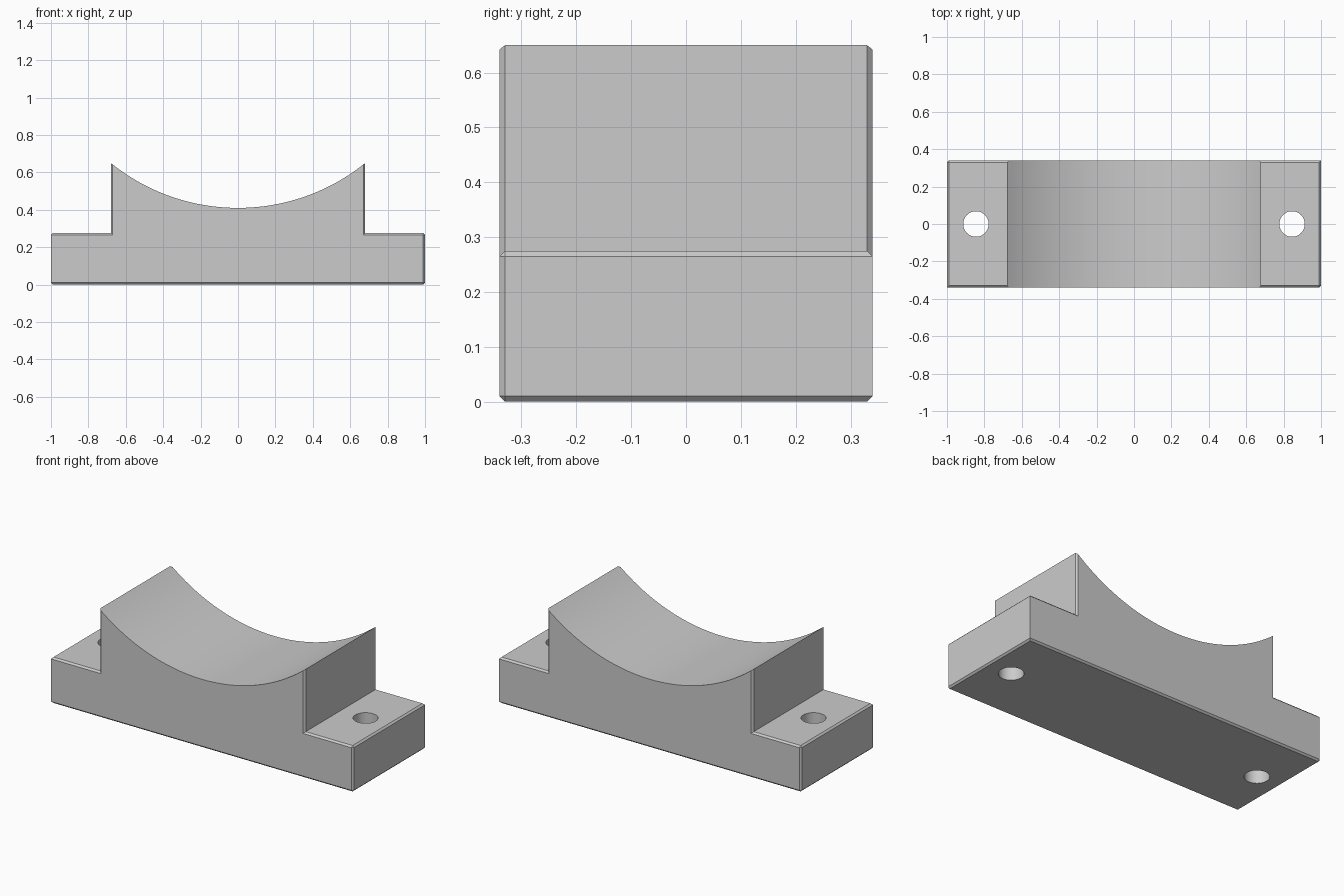
import bpy, bmesh, math

if "Cube" in bpy.data.objects:
    bpy.data.objects.remove(bpy.data.objects["Cube"])

HALF_DEPTH, EAR_Z, WALL_X, PEAK_Z, DIP_Z = 0.34, 0.275, 0.68, 0.65, 0.41
CHAMFER = 0.01


def saddle_profile(steps=40):
    # Flat base, two ears and a circular cradle between the walls
    sag = PEAK_Z - DIP_Z
    radius = (WALL_X ** 2 + sag ** 2) / (2 * sag)
    half = math.asin(WALL_X / radius)
    arc = []
    for i in range(steps + 1):
        a = half - 2 * half * i / steps
        arc.append((radius * math.sin(a), DIP_Z + radius * (1 - math.cos(a))))
    return ([(-1, 0), (1, 0), (1, EAR_Z), (WALL_X, EAR_Z)] + arc
            + [(-WALL_X, EAR_Z), (-1, EAR_Z)])


def needs_chamfer(edge):
    a, b = (v.co for v in edge.verts)
    mid = (a + b) / 2
    if abs(a.y - b.y) > 0.1:
        # Edges along the depth: only the outer ends of the ears and base
        return abs(mid.x) > 0.99
    if mid.z > DIP_Z - 0.01 and abs(a.x - b.x) > 1e-4:
        return False  # cradle rim stays sharp
    if abs(mid.x) > 0.99:
        return mid.x * mid.y < 0  # two opposite upright corners
    return True


# Saddle block: extruded profile with small chamfers
bm = bmesh.new()
face = bm.faces.new([bm.verts.new((x, -HALF_DEPTH, z)) for x, z in saddle_profile()])
ext = bmesh.ops.extrude_face_region(bm, geom=[face], use_keep_orig=True)
moved = [g for g in ext["geom"] if isinstance(g, bmesh.types.BMVert)]
bmesh.ops.translate(bm, verts=moved, vec=(0, 2 * HALF_DEPTH, 0))
bmesh.ops.recalc_face_normals(bm, faces=bm.faces)
bmesh.ops.bevel(bm, geom=[e for e in bm.edges if needs_chamfer(e)],
                offset=CHAMFER, segments=1, affect='EDGES')
bmesh.ops.recalc_face_normals(bm, faces=bm.faces)
mesh = bpy.data.meshes.new("saddle_block")
bm.to_mesh(mesh)
bm.free()
block = bpy.data.objects.new("saddle_block", mesh)
bpy.context.collection.objects.link(block)

# Bolt holes through both ears
for side in (-1, 1):
    bpy.ops.mesh.primitive_cylinder_add(vertices=48, radius=0.068, depth=1,
                                        location=(side * 0.845, 0, 0.1))
    cutter = bpy.context.object
    cutter.name = "hole_cutter"
    cutter.hide_render = True
    mod = block.modifiers.new("bolt_hole", 'BOOLEAN')
    mod.operation = 'DIFFERENCE'
    mod.solver = 'EXACT'
    mod.object = cutter
    bpy.ops.object.select_all(action='DESELECT')
    block.select_set(True)
    bpy.context.view_layer.objects.active = block
    bpy.ops.object.modifier_apply(modifier=mod.name)
    bpy.data.objects.remove(cutter)

bpy.ops.object.shade_smooth_by_angle(angle=math.radians(30))
